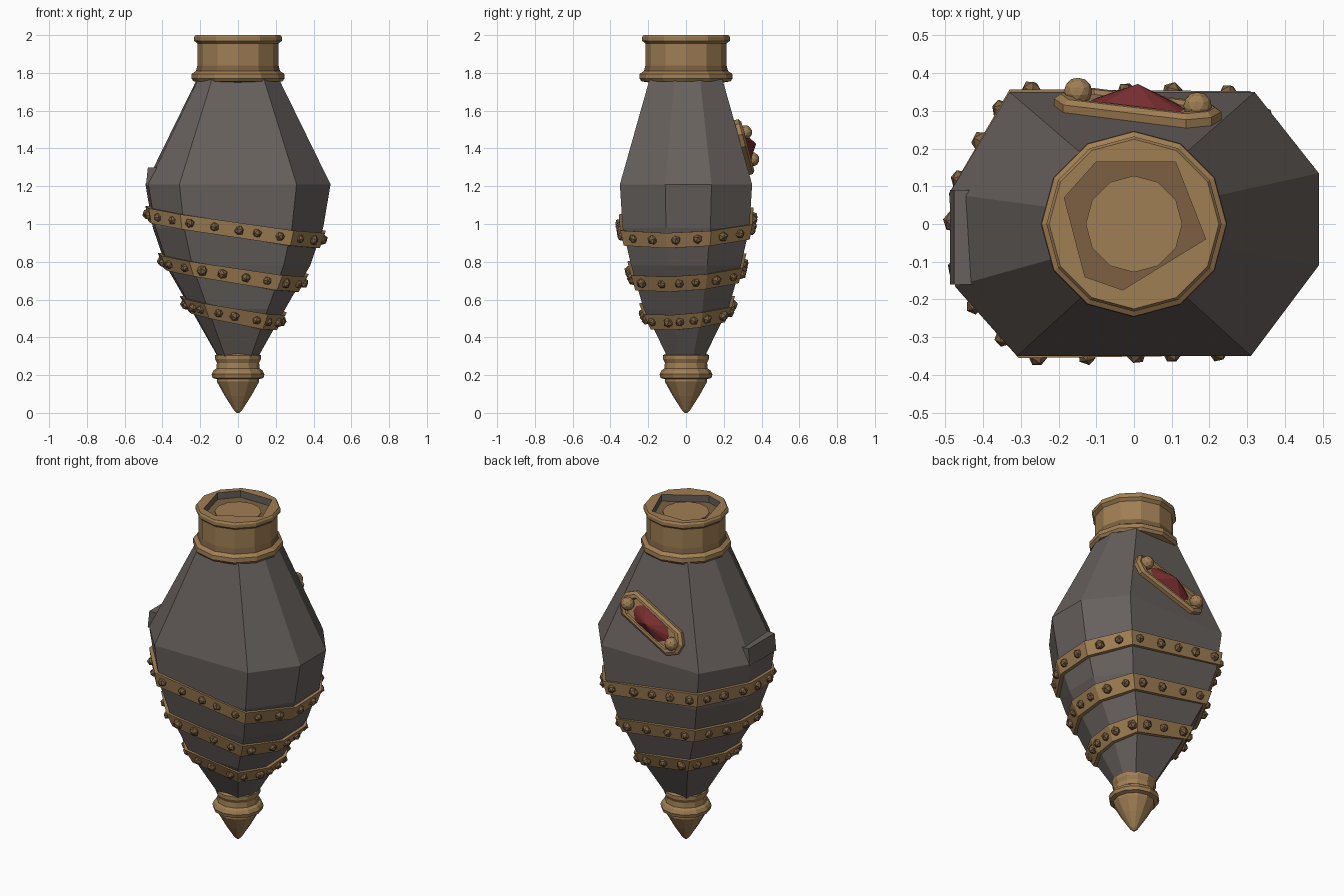
import bpy, bmesh, math, random
from mathutils import Matrix, Vector

random.seed(4)
cube = bpy.data.objects.get("Cube")
if cube:
    bpy.data.objects.remove(cube)


def material(name, rgb):
    m = bpy.data.materials.new(name)
    m.use_nodes = True
    m.diffuse_color = (*rgb, 1)
    node = m.node_tree.nodes["Principled BSDF"]
    node.inputs["Base Color"].default_value = (*rgb, 1)
    node.inputs["Roughness"].default_value = 0.8
    return m


GREY = material("dark grey shell", (0.135, 0.118, 0.11))
BRASS = material("brass", (0.35, 0.21, 0.088))
DARK = material("dark brass", (0.2, 0.117, 0.053))
RED = material("red gem", (0.18, 0.025, 0.027))


def finish(name, bm, *mats, matrix=None):
    bmesh.ops.recalc_face_normals(bm, faces=bm.faces)
    mesh = bpy.data.meshes.new(name)
    bm.to_mesh(mesh)
    bm.free()
    for m in mats:
        mesh.materials.append(m)
    obj = bpy.data.objects.new(name, mesh)
    bpy.context.collection.objects.link(obj)
    if matrix:
        obj.matrix_world = matrix
    return obj


def loft(bm, loops, cap_start=True, cap_end=True, closed=False):
    """Skin a stack of equal-length point loops."""
    rings = [[bm.verts.new(p) for p in loop] for loop in loops]
    pairs = list(zip(rings, rings[1:]))
    if closed:
        pairs.append((rings[-1], rings[0]))
    n = len(rings[0])
    for a, b in pairs:
        for i in range(n):
            j = (i + 1) % n
            bm.faces.new((a[i], a[j], b[j], b[i]))
    if cap_start:
        bm.faces.new(rings[0])
    if cap_end:
        bm.faces.new(rings[-1])
    return rings


def circle(r, z, n=12):
    return [(r * math.cos(math.tau * i / n), r * math.sin(math.tau * i / n), z) for i in range(n)]


# Shell: an irregular octagon scaled along a height profile
OUTLINE = [(.49, -.11), (.49, .135), (.32, .35), (-.33, .35),
           (-.49, .08), (-.475, -.165), (-.31, -.35), (.31, -.35)]
PROFILE = [(.29, .21, .27), (.55, .51, .64), (.78, .78, .83),
           (.98, .92, .96), (1.21, 1, 1), (1.78, .43, .54)]


def corner(i, z, grow=0.0):
    """Point on shell edge i at height z, pushed outward by grow."""
    for (z0, x0, y0), (z1, x1, y1) in zip(PROFILE, PROFILE[1:]):
        if z <= z1:
            break
    t = (z - z0) / (z1 - z0)
    x, y = OUTLINE[i % 8]
    p = Vector((x * (x0 + t * (x1 - x0)), y * (y0 + t * (y1 - y0)), 0))
    p += p.normalized() * grow
    p.z = z
    return p


bm = bmesh.new()
loft(bm, [[corner(i, z) for i in range(8)] for z, _, _ in PROFILE])
finish("shell", bm, GREY)

# Raised ledge on the right flank
bm = bmesh.new()
loft(bm, [[(x, y, z) for x, z in ((-.488, 1.2), (-.477, 1.3), (-.43, 1.3), (-.45, 1.2))]
          for y in (-.16, .09)])
finish("flank_ledge", bm, GREY)


# Tilted straps with rivets
def strap(name, z0, slope_x, slope_y):
    def height(i):
        p = corner(i, z0)
        return z0 + slope_x * p.x + slope_y * p.y

    half = 0.04
    bm = bmesh.new()
    loft(bm, [[corner(i, height(i) + dz, grow) for i in range(8)]
              for dz, grow in ((-half, -.02), (-half, .02), (half, .02), (half, -.02))],
         False, False, closed=True)
    finish(name, bm, BRASS)

    bm = bmesh.new()
    for i in range(8):
        a, b = corner(i, height(i), .02), corner(i + 1, height((i + 1) % 8), .02)
        count = max(2, round((b - a).length / .125))
        for k in range(count):
            pos = a.lerp(b, (k + .5 + random.uniform(-.12, .12)) / count)
            spin = Matrix.Rotation(random.uniform(0, 3), 4, (1, 1, 1))
            bmesh.ops.create_icosphere(bm, subdivisions=1, radius=random.uniform(.024, .03),
                                       matrix=Matrix.Translation(pos) @ spin)
    finish(name + "_rivets", bm, DARK)


strap("upper_strap", .985, -.15, .05)
strap("middle_strap", .745, -.16, .07)
strap("lower_strap", .53, -.19, .09)

# Neck collar with an irregular recess in its top
bm = bmesh.new()
rings = loft(bm, [circle(r, z) for r, z in (
    (.2, 1.75), (.235, 1.755), (.247, 1.77), (.245, 1.795), (.222, 1.81), (.215, 1.84),
    (.215, 1.955), (.232, 1.97), (.232, 1.99), (.225, 2.0))], True, False)
HOLE = [(.11, .165), (-.1, .165), (-.185, .07), (-.13, -.14), (-.03, -.175), (.19, -.04)]
hole = loft(bm, [[(x, y, z) for x, y in HOLE] for z in (2.0, 1.96)], False, False)
for f in bm.faces:
    if len(f.verts) == 4 and abs(f.calc_center_median().z - 1.825) < .01:
        f.material_index = 1
for f in bm.faces:
    if all(v in hole[0] + hole[1] for v in f.verts):
        f.material_index = 2


def edges_of(ring):
    return [e for e in bm.edges if e.verts[0] in ring and e.verts[1] in ring]


bmesh.ops.bridge_loops(bm, edges=edges_of(rings[-1]) + edges_of(hole[0]))
bm.faces.new(hole[1]).material_index = 1
finish("neck_collar", bm, BRASS, DARK, GREY)

bm = bmesh.new()
loft(bm, [circle(.128, 1.955), circle(.128, 1.964)])
finish("recess_disc", bm, BRASS)

# Bottom finial and its pointed tip
bm = bmesh.new()
loft(bm, [circle(r, z) for r, z in (
    (.1, .175), (.135, .185), (.14, .205), (.13, .225), (.115, .235),
    (.112, .265), (.122, .285), (.122, .305), (.105, .315))])
finish("finial_ring", bm, BRASS)
bm = bmesh.new()
loft(bm, [circle(r, z) for r, z in ((.006, 0), (.022, .015), (.07, .09), (.112, .165), (.112, .185))])
finish("finial_tip", bm, BRASS)

# Gem setting on the sloped back face
lean, turn = math.radians(15), math.radians(25)
normal = Vector((0, math.cos(lean), math.sin(lean)))
uphill = Vector((0, -math.sin(lean), math.cos(lean)))
along = -(math.cos(turn) * Vector((1, 0, 0)) + math.sin(turn) * uphill)
across = normal.cross(along)
frame = Matrix((along, across, normal)).transposed().to_4x4()
frame.translation = (.01, .298, 1.405)


def elongated(length, width, z, cut):
    a, b = length, width
    return [(a, -b + cut, z), (a, b - cut, z), (a - cut, b, z), (cut - a, b, z),
            (-a, b - cut, z), (-a, cut - b, z), (cut - a, -b, z), (a - cut, -b, z)]


bm = bmesh.new()
loft(bm, [elongated(.23, .082, -.02, .05), elongated(.23, .082, .018, .05),
          elongated(.215, .068, .03, .045), elongated(.195, .055, .03, .04),
          elongated(.19, .05, .018, .04)])
finish("gem_setting", bm, BRASS, matrix=frame)

bm = bmesh.new()
base = [bm.verts.new(p) for p in elongated(.145, .062, .012, .045)]
peak = bm.verts.new((0, 0, .076))
for i in range(8):
    bm.faces.new((base[i], base[(i + 1) % 8], peak))
bm.faces.new(base)
finish("gem", bm, RED, matrix=frame)

bm = bmesh.new()
for side in (-1, 1):
    bmesh.ops.create_icosphere(bm, subdivisions=2, radius=.038,
                               matrix=Matrix.Translation((side * .175, 0, .035)))
finish("gem_studs", bm, BRASS, matrix=frame)
